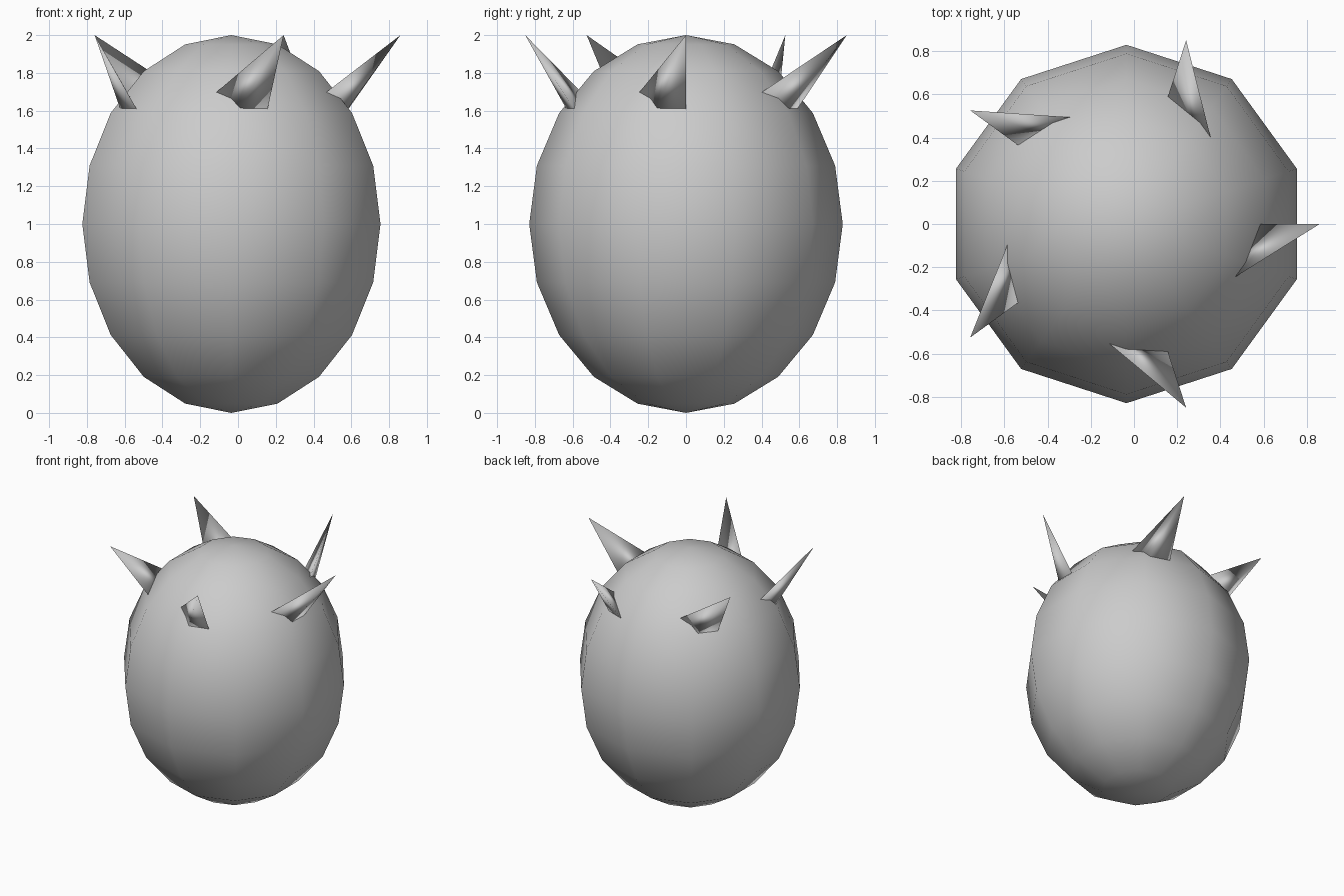
import bpy
import bmesh
from math import pi
from mathutils import Matrix, Vector

if "Cube" in bpy.data.objects:
    bpy.data.objects.remove(bpy.data.objects["Cube"])

GREY = (0.6, 0.6, 0.6, 1.0)
CENTRE = Vector((-0.035, 0, 1))

grey = bpy.data.materials.new("plain grey")
grey.use_nodes = True
grey.diffuse_color = GREY
grey.node_tree.nodes["Principled BSDF"].inputs["Base Color"].default_value = GREY


def add_object(name, bm):
    """Turn a bmesh into a smooth grey object at the body centre."""
    bmesh.ops.recalc_face_normals(bm, faces=bm.faces)
    mesh = bpy.data.meshes.new(name)
    for face in bm.faces:
        face.smooth = True
    bm.to_mesh(mesh)
    bm.free()
    mesh.materials.append(grey)
    obj = bpy.data.objects.new(name, mesh)
    obj.location = CENTRE
    bpy.context.collection.objects.link(obj)
    return obj


# Egg-like body: ten-sided sphere stretched upwards
bm = bmesh.new()
bmesh.ops.create_uvsphere(bm, u_segments=10, v_segments=10, radius=1)
bmesh.ops.scale(bm, vec=(0.83, 0.83, 1), verts=bm.verts)
add_object("body", bm)

# Five slanted three-sided spikes in a ring, rooted inside the body
tip = Vector((0.895, 0, 1))
edges = [Vector((-0.26, 0, -0.37)),
         Vector((-0.39, -0.245, -0.30)),
         Vector((-0.30, -0.165, -0.42))]
for k in range(5):
    turn = Matrix.Rotation(k * 2 * pi / 5, 3, "Z")
    bm = bmesh.new()
    for point in [tip] + [tip + edge * 1.25 for edge in edges]:
        bm.verts.new(turn @ point)
    bmesh.ops.convex_hull(bm, input=bm.verts)
    add_object(f"spike_{k + 1}", bm)
